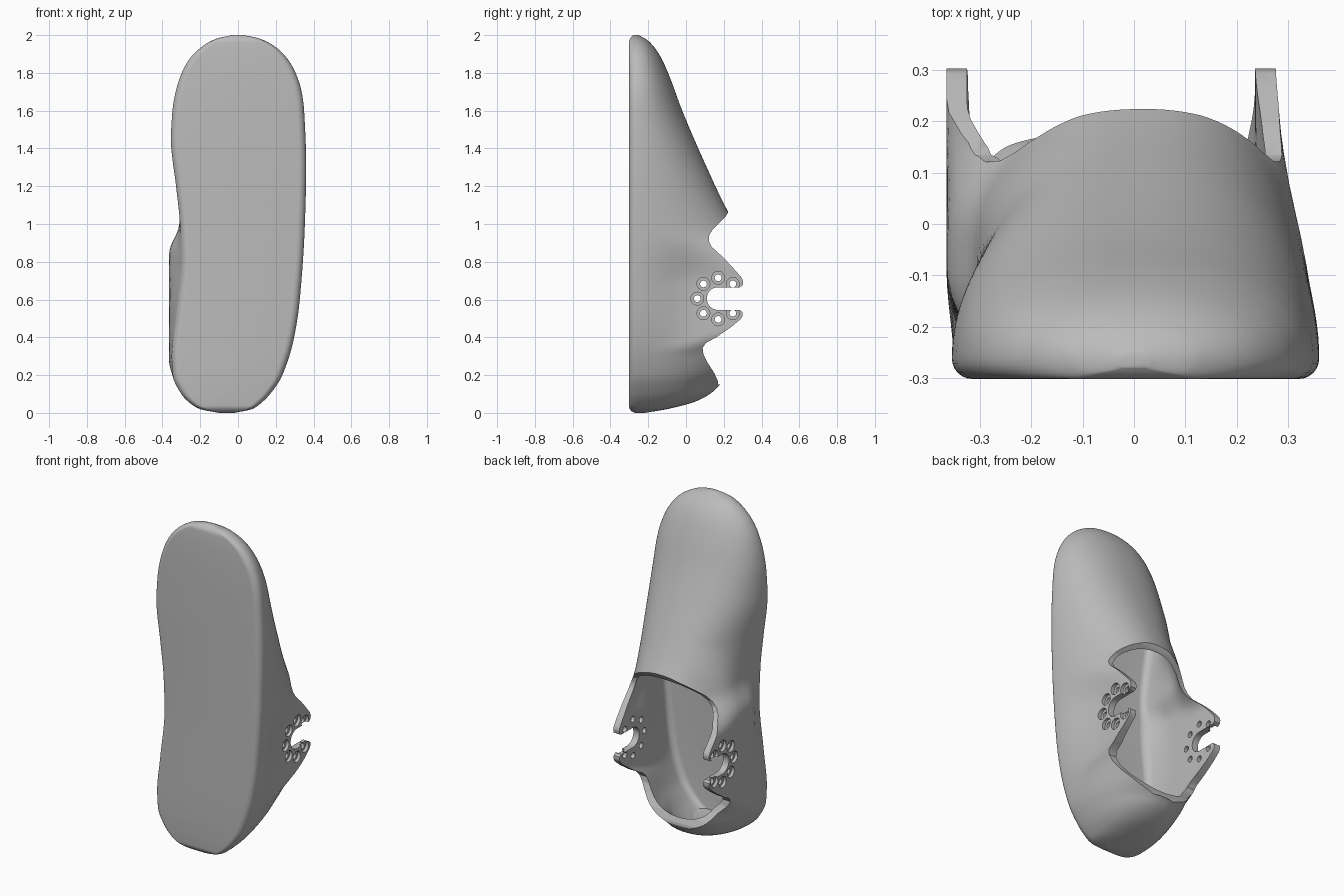
import bpy, bmesh, math
from mathutils import Matrix

if "Cube" in bpy.data.objects:
    bpy.data.objects.remove(bpy.data.objects["Cube"])

grey = bpy.data.materials.new("plain grey")
grey.use_nodes = True
colour = (0.5, 0.5, 0.5, 1)
grey.diffuse_color = colour
grey.node_tree.nodes["Principled BSDF"].inputs["Base Color"].default_value = colour

# Side outlines of the sole and height of the upper, along z
LEFT = [(0, -.02), (.02, .075), (.05, .12), (.1, .17), (.2, .235), (.4, .297), (.6, .327), (1, .354),
        (1.3, .361), (1.6, .35), (1.7, .337), (1.8, .305), (1.86, .272), (1.92, .22), (1.98, .12), (2, .03)]
RIGHT = [(0, -.1), (.02, -.2), (.05, -.252), (.1, -.3), (.2, -.345), (.3, -.35), (.5, -.33),
         (.8, -.3), (1, -.307), (1.2, -.328), (1.45, -.355), (1.6, -.347), (1.7, -.33), (1.8, -.298),
         (1.86, -.266), (1.92, -.214), (1.98, -.118), (2, -.03)]
TOP = [(0, -.22), (.02, -.1), (.06, .05), (.11, .14), (.15, .18), (.2, .25), (.3, .38), (.4, .6), (.5, .9),
       (.7, .8), (.85, .48), (.95, .3), (1.06, .226), (1.3, .11), (1.6, -.02), (1.8, -.095),
       (1.9, -.143), (1.97, -.2), (2, -.25)]
BASE = [(0, -.27), (.01, -.29), (.035, -.302), (1.965, -.302), (1.99, -.29), (2, -.28)]


def curve(pts, z):
    """Smooth interpolation without overshoot."""
    z = min(max(z, pts[0][0]), pts[-1][0])
    slope = [(b[1] - a[1]) / (b[0] - a[0]) for a, b in zip(pts, pts[1:])]

    def tangent(k):
        if k == 0 or k == len(slope):
            return slope[min(k, len(slope) - 1)]
        a, b = slope[k - 1], slope[k]
        return 2 * a * b / (a + b) if a * b > 0 else 0
    i = max(k for k in range(len(slope)) if pts[k][0] <= z)
    h = pts[i + 1][0] - pts[i][0]
    t = (z - pts[i][0]) / h
    return (pts[i][1] * (1 + 2 * t) * (1 - t) ** 2 + pts[i + 1][1] * t * t * (3 - 2 * t)
            + h * tangent(i) * t * (1 - t) ** 2 + h * tangent(i + 1) * t * t * (t - 1))


def step(a, b, v):
    t = min(max((v - a) / (b - a), 0), 1)
    return t * t * (3 - 2 * t)


def straighten(x, y, z, mid, wall):
    """Pull the side walls onto the planes of the strap tabs."""
    if x >= mid:
        e = .3 * max(y, 0)
        w = step(.3 + e, .38 + e, z) * (1 - step(.68, .95, z)) * step(-.25, .08, y)
        return x + w * (.276 - wall - x)
    e = .5 * max(y + .1, 0)
    w = step(.14 + e, .28 + e, z) * (1 - step(.9, 1.25, z)) * step(-.29, -.1, y)
    w *= 1 - step(.78, .96, z) * step(-.02, .2, y)
    return x + w * (-.365 + .05 * step(.84, 1, z) + wall - x)


def section(z, wall):
    """Cross-section of the shoe, drawn in by the wall thickness."""
    left, right = curve(LEFT, z) - wall, curve(RIGHT, z) + wall
    base = curve(BASE, z) + wall * 1.6
    top = max(curve(TOP, z) - wall, base + .02)
    mid, half = (left + right) / 2, (left - right) / 2
    r = min(.04, half * .5, (top - base) * .4)
    pts = []
    for k in range(61):
        a = math.pi * k / 60
        c, s = math.cos(a), abs(math.sin(a))
        x = mid + half * (c ** .97 if c >= 0 else -(-c) ** .85)
        pts.append((x, base + r + (top - base - r) * s ** .97))
    for side, edge in ((-1, right), (1, left)):
        for k in range(6):
            a = math.pi / 2 * (k + (side < 0)) / 6
            a = a if side < 0 else math.pi / 2 - a
            pts.append((edge - side * r * (1 - math.cos(a)), base + r - r * math.sin(a)))
    return [(straighten(x, y, z, mid, wall), y) for x, y in pts]


def make(name, bm):
    bmesh.ops.recalc_face_normals(bm, faces=bm.faces)
    mesh = bpy.data.meshes.new(name)
    bm.to_mesh(mesh)
    bm.free()
    mesh.materials.append(grey)
    obj = bpy.data.objects.new(name, mesh)
    bpy.context.collection.objects.link(obj)
    return obj


def loft(name, z0, z1, wall):
    bm = bmesh.new()
    rings = []
    n = 110
    for i in range(n + 1):
        z = z0 + (z1 - z0) * (1 - math.cos(math.pi * i / n)) / 2
        zz = 1 + (z - 1) * (1 - wall)
        rings.append([bm.verts.new((x, y, zz)) for x, y in section(z, wall)])
    for a, b in zip(rings, rings[1:]):
        for k in range(len(a)):
            j = (k + 1) % len(a)
            bm.faces.new((a[k], a[j], b[j], b[k]))
    bm.faces.new(rings[0])
    bm.faces.new(rings[-1])
    return make(name, bm)


def cut(target, cutter):
    mod = target.modifiers.new("cut", "BOOLEAN")
    mod.object, mod.operation, mod.solver = cutter, "DIFFERENCE", "EXACT"
    bpy.context.view_layer.objects.active = target
    bpy.ops.object.modifier_apply(modifier=mod.name)
    bpy.data.objects.remove(cutter)


# Hollow body
shoe = loft("shoe_body", 0, 2, 0)
cut(shoe, loft("cavity", .035, 1.9, .04))

# Foot opening and tab outline, as a side profile with a round strap slot
SLOT_Y, SLOT_Z = .17, .605
profile = [(1.5, 1.075), (.225, 1.065), (.21, 1.04), (.14, .97), (.123, .94), (.121, .91), (.135, .88),
           (.2, .82), (.265, .75), (.295, .715), (.303, .695), (.3, .675), (.285, .665)]
for k in range(17):
    a = math.pi / 2 + math.pi * k / 16
    profile.append((SLOT_Y + .06 * math.cos(a), SLOT_Z + .06 * math.sin(a)))
profile += [(.285, .545), (.298, .535), (.3, .515), (.29, .497), (.24, .455), (.16, .4), (.105, .37),
            (.088, .345), (.092, .31), (.115, .265), (.15, .21), (.168, .17), (.17, .15), (1.5, .13)]
bm = bmesh.new()
face = bm.faces.new([bm.verts.new((-1, y, z)) for y, z in profile])
new = bmesh.ops.extrude_face_region(bm, geom=[face])["geom"]
bmesh.ops.translate(bm, vec=(2, 0, 0), verts=[v for v in new if isinstance(v, bmesh.types.BMVert)])
cut(shoe, make("opening", bm))


# Rivet holes around the slot, with wider recesses on the outer faces
def holes(name, radius, spans):
    bm = bmesh.new()
    for k in range(7):
        a = math.radians(45 + 45 * k)
        for x0, x1 in spans:
            place = Matrix.Translation(((x0 + x1) / 2, SLOT_Y + .11 * math.cos(a), SLOT_Z + .11 * math.sin(a)))
            bmesh.ops.create_cone(bm, cap_ends=True, segments=24, radius1=radius, radius2=radius,
                                  depth=x1 - x0, matrix=place @ Matrix.Rotation(math.pi / 2, 4, "Y"))
    return make(name, bm)


cut(shoe, holes("recesses", .034, [(-.6, -.347), (.258, .6)]))
cut(shoe, holes("bores", .018, [(-.7, .7)]))

bpy.ops.object.select_all(action="DESELECT")
shoe.select_set(True)
bpy.context.view_layer.objects.active = shoe
bpy.ops.object.shade_smooth_by_angle(angle=math.radians(35))
